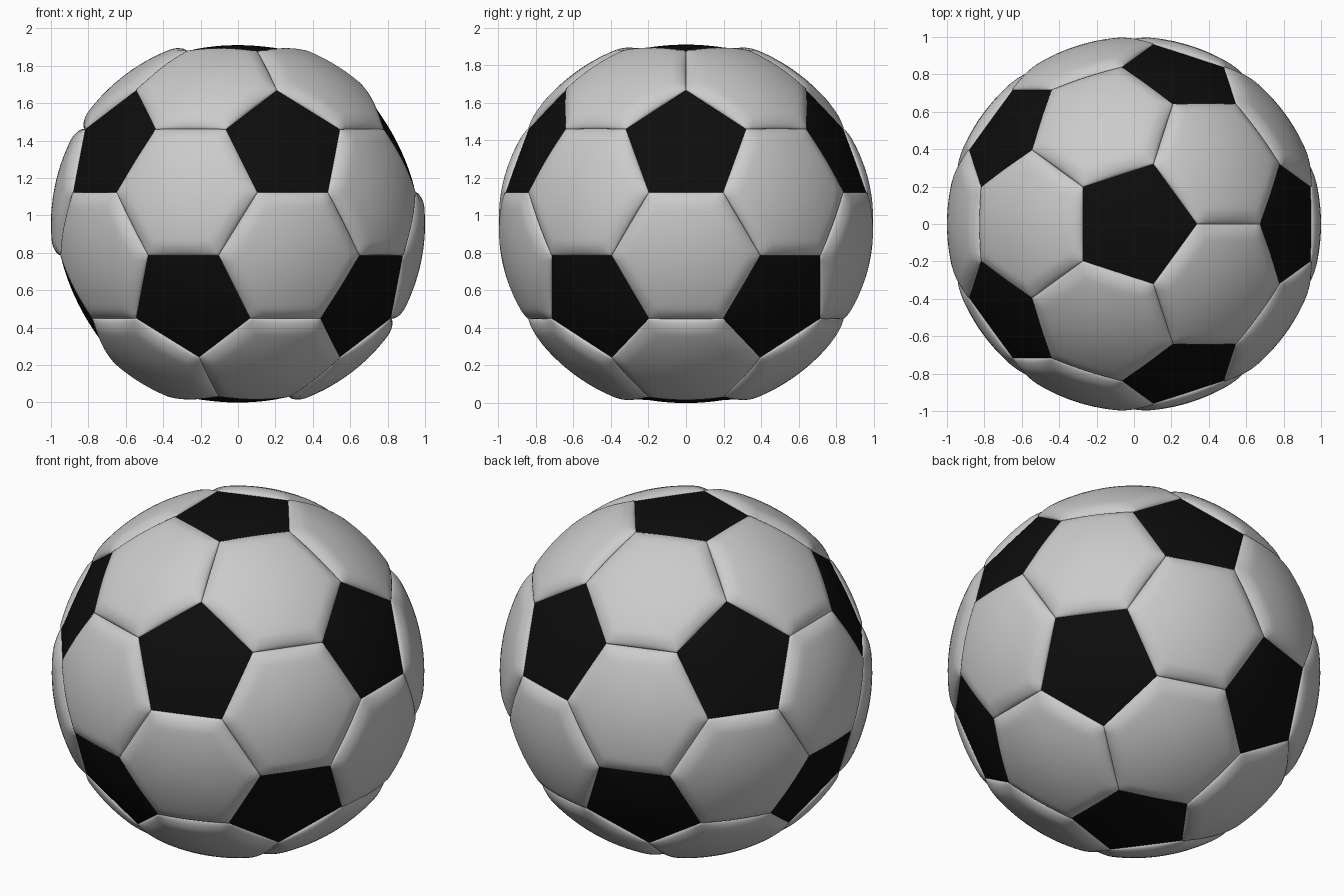
import bpy, bmesh, math
from itertools import combinations
from mathutils import Vector

if "Cube" in bpy.data.objects:
    bpy.data.objects.remove(bpy.data.objects["Cube"])

CORNER_R = 0.98      # radius of the seam corners
HEX_R = 1.0          # radius of the puffed hexagons
PENT_BULGE = 0.035   # rise of a pentagon's middle
CENTRE = Vector((0, 0, 0.955))
STEPS = 12           # divisions along each seam


def ring(z, start):
    r = math.sqrt(1 - z * z)
    return [Vector((r * math.cos(math.radians(start + 72 * k)),
                    r * math.sin(math.radians(start + 72 * k)), z)) for k in range(5)]


# Icosahedron points standing on a vertex, truncated at a third of each edge
h = 1 / math.sqrt(5)
ico = [Vector((0, 0, 1))] + ring(h, 0) + ring(-h, 36) + [Vector((0, 0, -1))]


def near(a, b):
    return 0.1 < (a - b).length < 1.2


def cut(a, b):
    return ((2 * a + b) / 3).normalized() * CORNER_R


def ordered(points):
    n = sum(points, Vector()).normalized()
    u = (points[0] - n * points[0].dot(n)).normalized()
    w = n.cross(u)
    return sorted(points, key=lambda p: math.atan2(p.dot(w), p.dot(u)))


pentagons = [ordered([cut(a, b) for b in ico if near(a, b)]) for a in ico]
hexagons = [ordered([cut(a, b) for a in t for b in t if a is not b])
            for t in combinations(ico, 3)
            if all(near(a, b) for a, b in combinations(t, 2))]


def add_panel(bm, corners, puffed):
    """One stitched panel made of concentric rings around its middle."""
    n = len(corners)
    mid = sum(corners, Vector()) / n
    normal = mid.normalized()
    mids = [(corners[i] + corners[(i + 1) % n]) / 2 - mid for i in range(n)]
    inr = mids[0].length

    def shape(p, d):
        if puffed:
            t = min(d / 0.085, 1)
            s = math.sqrt(max(0, 1 - (1 - t) ** 2))
            return p.lerp(p.normalized() * HEX_R, s)
        prod = 1.0
        for m in mids:
            prod *= max(0, 1 - (p - mid).dot(m) / inr ** 2)
        return p + normal * PENT_BULGE * prod ** 0.7

    depths = [0, .002, .006, .013, .023, .036, .052, .068, .085, .11, .14, .18, .22]
    if puffed:
        depths += [.26, .30]
    rings = []
    for d in depths:
        f = 1 - d / inr
        if f < 0.05:
            continue
        loop = []
        for i in range(n):
            for k in range(STEPS):
                p = corners[i].lerp(corners[(i + 1) % n], k / STEPS)
                loop.append(bm.verts.new(shape(mid + (p - mid) * f, d) + CENTRE))
        rings.append(loop)
    top = bm.verts.new(shape(mid, inr) + CENTRE)
    count = n * STEPS
    for j in range(count):
        q = (j + 1) % count
        for a, b in zip(rings, rings[1:]):
            bm.faces.new((a[j], a[q], b[q], b[j]))
        bm.faces.new((rings[-1][j], rings[-1][q], top))


def build(name, panels, puffed):
    bm = bmesh.new()
    for corners in panels:
        add_panel(bm, corners, puffed)
    for f in bm.faces:
        f.smooth = True
    mesh = bpy.data.meshes.new(name)
    bm.to_mesh(mesh)
    bm.free()
    obj = bpy.data.objects.new(name, mesh)
    bpy.context.collection.objects.link(obj)
    return obj


# Grey puffed hexagons and black, nearly flat pentagons
build("hexagon_panels", hexagons, True)
pents = build("pentagon_panels", pentagons, False)
black = bpy.data.materials.new("black")
black.diffuse_color = (0.004, 0.004, 0.004, 1)
black.use_nodes = True
black.node_tree.nodes["Principled BSDF"].inputs["Base Color"].default_value = black.diffuse_color
pents.data.materials.append(black)
